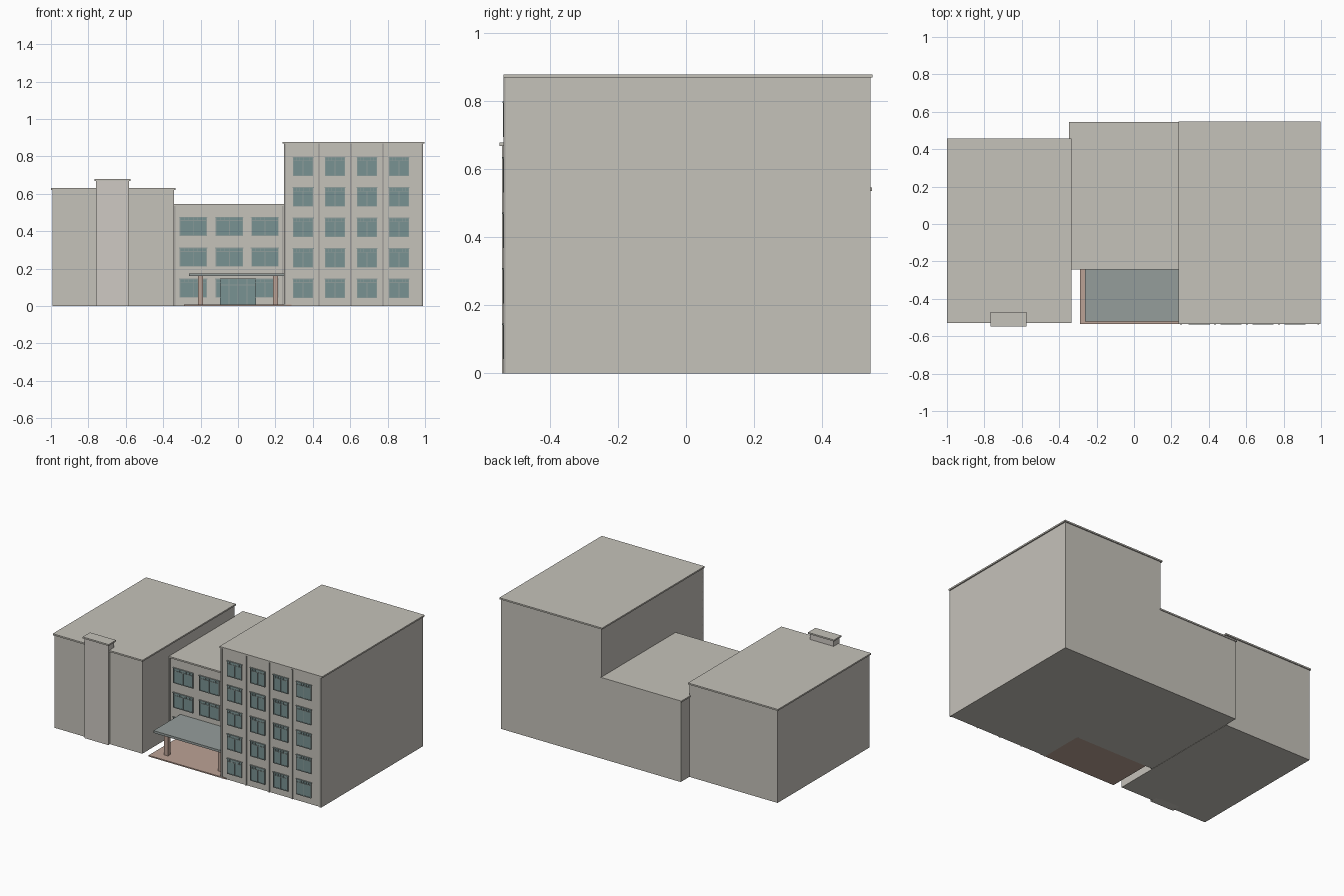
import bpy, bmesh

if "Cube" in bpy.data.objects:
    bpy.data.objects.remove(bpy.data.objects["Cube"])


def material(name, rgb):
    m = bpy.data.materials.new(name)
    m.diffuse_color = (*rgb, 1)
    m.use_nodes = True
    m.node_tree.nodes["Principled BSDF"].inputs["Base Color"].default_value = m.diffuse_color
    return m


WALL = material("wall", (0.56, 0.54, 0.49))
TOWER = material("pale_wall", (0.62, 0.59, 0.55))
TRIM = material("trim", (0.40, 0.39, 0.36))
GLASS = material("glass", (0.19, 0.29, 0.29))
FRAME = material("frame", (0.28, 0.34, 0.33))
CANOPY = material("canopy", (0.30, 0.34, 0.33))
STONE = material("pink_stone", (0.50, 0.36, 0.30))


def boxes(name, spans, mat):
    """One object from boxes given as (x0, x1, y0, y1, z0, z1)."""
    bm = bmesh.new()
    for x0, x1, y0, y1, z0, z1 in spans:
        vs = bmesh.ops.create_cube(bm, size=1)["verts"]
        for v in vs:
            v.co = (x0 + (v.co.x + .5) * (x1 - x0),
                    y0 + (v.co.y + .5) * (y1 - y0),
                    z0 + (v.co.z + .5) * (z1 - z0))
    me = bpy.data.meshes.new(name)
    bm.to_mesh(me)
    bm.free()
    me.materials.append(mat)
    ob = bpy.data.objects.new(name, me)
    bpy.context.collection.objects.link(ob)
    return ob


def windows(name, columns, sills, width, height, wall_y):
    """Grid of framed windows: pane, frame, transom and mullions."""
    panes, bars = [], []
    t = 0.004
    for x in columns:
        for z in sills:
            x1, z1 = x + width, z + height
            zt = z + height * 0.78
            y0, y1 = wall_y - 0.007, wall_y + 0.002
            panes.append((x, x1, wall_y - 0.004, y1, z, z1))
            # outer frame and transom
            bars += [(x, x + t, y0, y1, z, z1), (x1 - t, x1, y0, y1, z, z1),
                     (x, x1, y0, y1, z, z + t), (x - .003, x1 + .003, y0 - .001, y1, z1 - t, z1),
                     (x, x1, y0, y1, zt, zt + t)]
            # centre mullion, and small bars above the transom
            c = x + width / 2
            bars.append((c - t / 2, c + t / 2, y0, y1, z, zt))
            for k in range(1, 6):
                b = x + width * k / 6
                bars.append((b - .001, b + .001, y0, y1, zt, z1))
    boxes(name + "_glass", panes, GLASS)
    boxes(name + "_frames", bars, FRAME)


# Left wing with roof slab
boxes("left_wing", [(-0.993, -0.342, -0.523, 0.45, 0, 0.62)], WALL)
boxes("left_roof", [(-1, -0.335, -0.53, 0.457, 0.62, 0.63)], WALL)

# Stair tower on the left wing
boxes("tower", [(-0.758, -0.582, -0.54, -0.478, 0, 0.67)], TOWER)
boxes("tower_cap", [(-0.766, -0.574, -0.548, -0.47, 0.668, 0.678)], WALL)

# Middle wing
boxes("middle_wing", [(-0.34, 0.25, -0.235, 0.541, 0, 0.535)], WALL)
boxes("middle_roof", [(-0.347, 0.25, -0.243, 0.546, 0.535, 0.545)], WALL)
boxes("middle_pilasters", [(-0.342, -0.334, -0.24, -0.23, 0, 0.535),
                           (0.234, 0.242, -0.24, -0.23, 0, 0.535)], TRIM)
windows("middle_window", (-0.312, -0.119, 0.071), (0.045, 0.21, 0.375),
        0.146, 0.102, -0.235)

# Right wing
boxes("right_wing", [(0.247, 0.99, -0.53, 0.541, 0, 0.87)], WALL)
boxes("right_roof", [(0.237, 0.998, -0.535, 0.548, 0.868, 0.878)], WALL)
boxes("right_pilasters", [(x - .005, x + .005, -0.536, -0.525, 0, 0.868)
                          for x in (0.252, 0.433, 0.604, 0.775, 0.985)], TRIM)
windows("right_window", [0.294 + 0.171 * i for i in range(4)],
        [0.042 + 0.163 * i for i in range(5)], 0.108, 0.104, -0.53)

# Entrance terrace, posts and canopy
boxes("terrace", [(-0.288, 0.286, -0.534, -0.23, 0, 0.008)], STONE)
boxes("porch_posts", [(s * 0.2 - .014, s * 0.2 + .014, -0.475, -0.447, 0, 0.16)
                      for s in (-1, 1)], STONE)
boxes("canopy", [(-0.262, 0.25, -0.52, -0.23, 0.16, 0.175)], CANOPY)

# Entrance doors
boxes("door_glass", [(-0.097, 0.097, -0.247, -0.23, 0.008, 0.148)], GLASS)
boxes("door_frame", [(x - .002, x + .002, -0.25, -0.235, 0.008, 0.148)
                     for x in (-.095, -.048, 0, .048, .095)]
      + [(-.097, .097, -0.25, -0.235, z, z + .004) for z in (0.11, 0.144)], FRAME)
